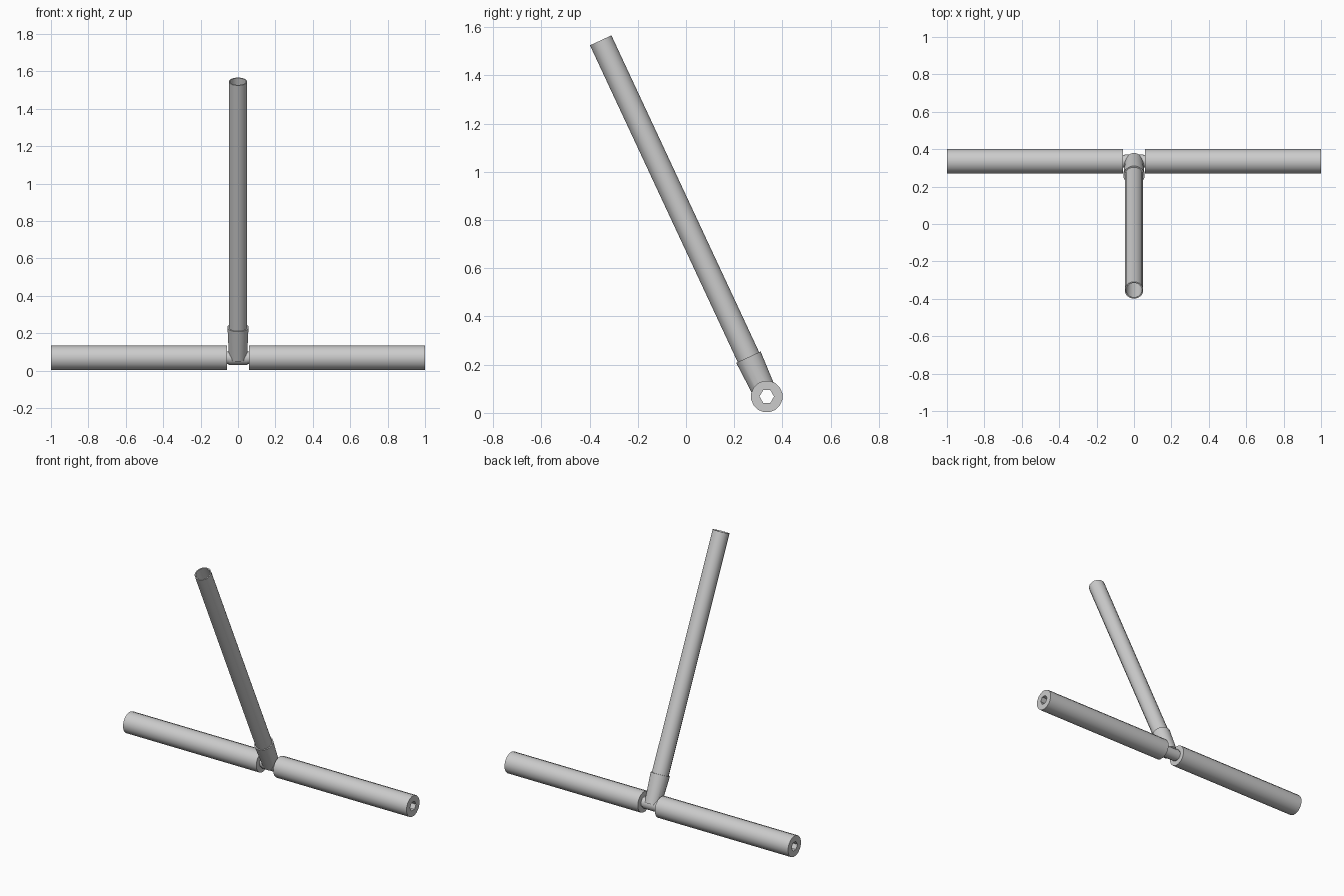
import bpy
import math
from mathutils import Matrix, Vector

cube = bpy.data.objects.get("Cube")
if cube:
    bpy.data.objects.remove(cube)

# One plain grey for every part
grey = bpy.data.materials.new("plain grey")
grey.use_nodes = True
grey.diffuse_color = (0.6, 0.6, 0.6, 1)
grey.node_tree.nodes["Principled BSDF"].inputs["Base Color"].default_value = (0.6, 0.6, 0.6, 1)

AXLE = Vector((0, 0.335, 0.068))
TILT = math.radians(25)
ACROSS = Matrix.Translation(AXLE) @ Matrix.Rotation(math.pi / 2, 4, 'Y')
ALONG = Matrix.Translation(AXLE) @ Matrix.Rotation(TILT, 4, 'X')


def lathe(name, frame, profile, sides=16, closed=True):
    """Revolve (radius, height) points about the local z axis of a frame."""
    verts, faces = [], []
    n = len(profile)
    for i in range(sides):
        a = math.tau * (i + 0.5) / sides
        verts += [frame @ Vector((r * math.cos(a), r * math.sin(a), h)) for r, h in profile]
        j = (i + 1) % sides
        for k in range(n if closed else n - 1):
            m = (k + 1) % n
            faces.append((i * n + k, j * n + k, j * n + m, i * n + m))
    if not closed:
        faces.append([i * n for i in reversed(range(sides))])
        faces.append([i * n + n - 1 for i in range(sides)])
    mesh = bpy.data.meshes.new(name)
    mesh.from_pydata(verts, [], faces)
    mesh.materials.append(grey)
    obj = bpy.data.objects.new(name, mesh)
    bpy.context.collection.objects.link(obj)
    return obj


def rod(name, frame, radius, low, high, sides=16):
    return lathe(name, frame, [(radius, low), (radius, high)], sides, closed=False)


# Six-sided bore that runs through the rollers and the hub
bore = rod("bore_cutter", ACROSS, 0.03, -1.2, 1.2, sides=6)
bore.hide_render = True
bore.hide_viewport = True

# Rollers, hub and axle lie across the model
bored = [
    rod("left_roller", ACROSS, 0.066, 0.06, 1.0),
    rod("right_roller", ACROSS, 0.066, -1.0, -0.06),
    rod("hub", ACROSS, 0.038, -0.05, 0.05),
    rod("axle_sleeve", ACROSS, 0.034, -0.065, 0.065),
    # Socket flares slightly towards the handle
    lathe("handle_socket", ALONG, [(0.049, 0.0), (0.057, 0.18)], closed=False),
]
for part in bored:
    cut = part.modifiers.new("bore", 'BOOLEAN')
    cut.object = bore
    cut.operation = 'DIFFERENCE'
    cut.solver = 'EXACT'

# Hollow handle tube, open at the top
handle = lathe("handle_tube", ALONG,
               [(0.05, 0.08), (0.05, 1.63), (0.043, 1.63), (0.043, 0.08)])

# Smooth round sides, sharp rims
bpy.ops.object.select_all(action='DESELECT')
for part in bored + [handle]:
    part.select_set(True)
    bpy.context.view_layer.objects.active = part
bpy.ops.object.shade_smooth_by_angle(angle=math.radians(35))
